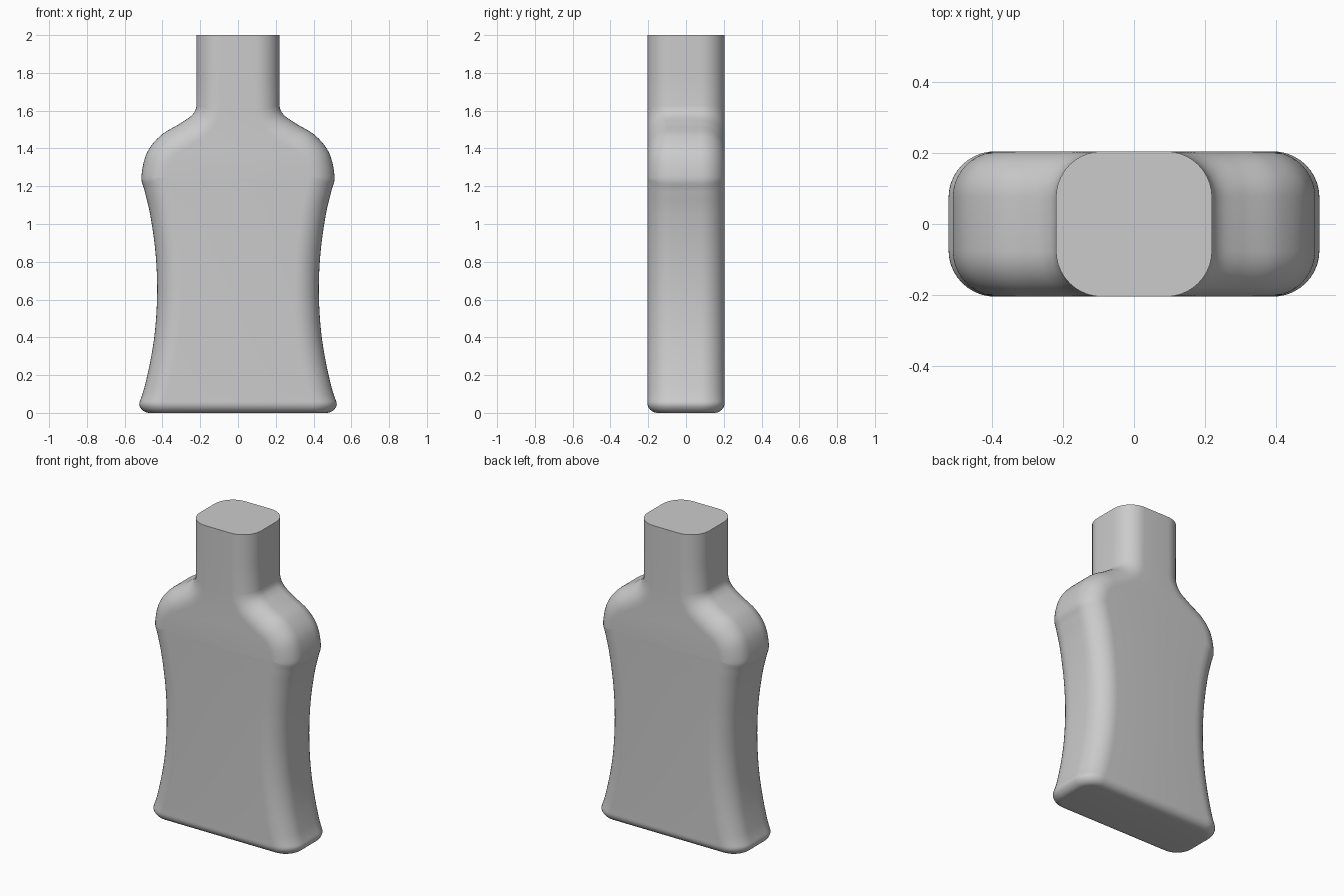
import bpy, bmesh, math
from mathutils import Vector

if "Cube" in bpy.data.objects:
    bpy.data.objects.remove(bpy.data.objects["Cube"])

HALF_DEPTH, EDGE_R, BASE_R, ARC = 0.205, 0.13, 0.055, 10

# Right-hand silhouette (x, z), neck to base; first and last steer the tangents
PROFILE = [(0.22, 1.70), (0.22, 1.625), (0.243, 1.577), (0.31, 1.53), (0.41, 1.468),
           (0.483, 1.375), (0.511, 1.25), (0.493, 1.17), (0.465, 1.05), (0.438, 0.86),
           (0.428, 0.66), (0.437, 0.46), (0.461, 0.29), (0.497, 0.13),
           (0.522, BASE_R), (0.54, 0.0)]


def spline(points, steps=8):
    """Catmull-Rom samples with outward normals."""
    p = [Vector(q) for q in points]
    out = []
    for i in range(1, len(p) - 2):
        a, b, c, d = p[i - 1:i + 3]
        m0, m1 = (c - a) / 2, (d - b) / 2
        for k in range(steps + (i == len(p) - 3)):
            t = k / steps
            pos = ((2*t**3 - 3*t*t + 1) * b + (t**3 - 2*t*t + t) * m0
                   + (3*t*t - 2*t**3) * c + (t**3 - t*t) * m1)
            tan = ((6*t*t - 6*t) * b + (3*t*t - 4*t + 1) * m0
                   + (6*t - 6*t*t) * c + (3*t*t - 2*t) * m1).normalized()
            out.append((pos, Vector((-tan.y, tan.x))))
    return out


def ring(bm, x, z, nx=1.0, nz=0.0, inset=0.0):
    """Rounded cross-section whose corners roll inward along the profile normal."""
    r, depth = EDGE_R - inset, HALF_DEPTH - inset
    corner = []
    for k in range(ARC + 1):
        a = k / ARC * math.pi / 2
        off = r * (1 - math.cos(a))
        corner.append((x - inset - nx * off, depth - r + r * math.sin(a), z - nz * off))
    back = corner + [(-px, y, h) for px, y, h in reversed(corner)]
    loop = back + [(-px, -y, h) for px, y, h in back]
    return [bm.verts.new(co) for co in loop]


bm = bmesh.new()

# Neck
rings = [ring(bm, 0.22, 2.0), ring(bm, 0.22, 1.8)]

# Shoulder and waisted body; the roll levels out towards the base
for pos, n in spline(PROFILE):
    n.y *= min(1.0, max(0.0, (pos.y - BASE_R) / 0.3))
    n.normalize()
    rings.append(ring(bm, pos.x, pos.y, n.x, n.y))

# Rounded base edge
for k in range(1, 9):
    a = k / 8 * math.pi / 2
    rings.append(ring(bm, 0.524, BASE_R * (1 - math.sin(a)),
                      inset=BASE_R * (1 - math.cos(a))))

# Skin and end caps
for top, low in zip(rings, rings[1:]):
    for i in range(len(top)):
        j = (i + 1) % len(top)
        bm.faces.new((top[i], top[j], low[j], low[i]))
bm.faces.new(rings[0])
bm.faces.new(rings[-1])
bmesh.ops.recalc_face_normals(bm, faces=bm.faces)

mesh = bpy.data.meshes.new("bottle")
bm.to_mesh(mesh)
bm.free()
bottle = bpy.data.objects.new("bottle", mesh)
bpy.context.collection.objects.link(bottle)
bpy.context.view_layer.objects.active = bottle
bottle.select_set(True)
bpy.ops.object.shade_smooth_by_angle(angle=math.radians(35))
